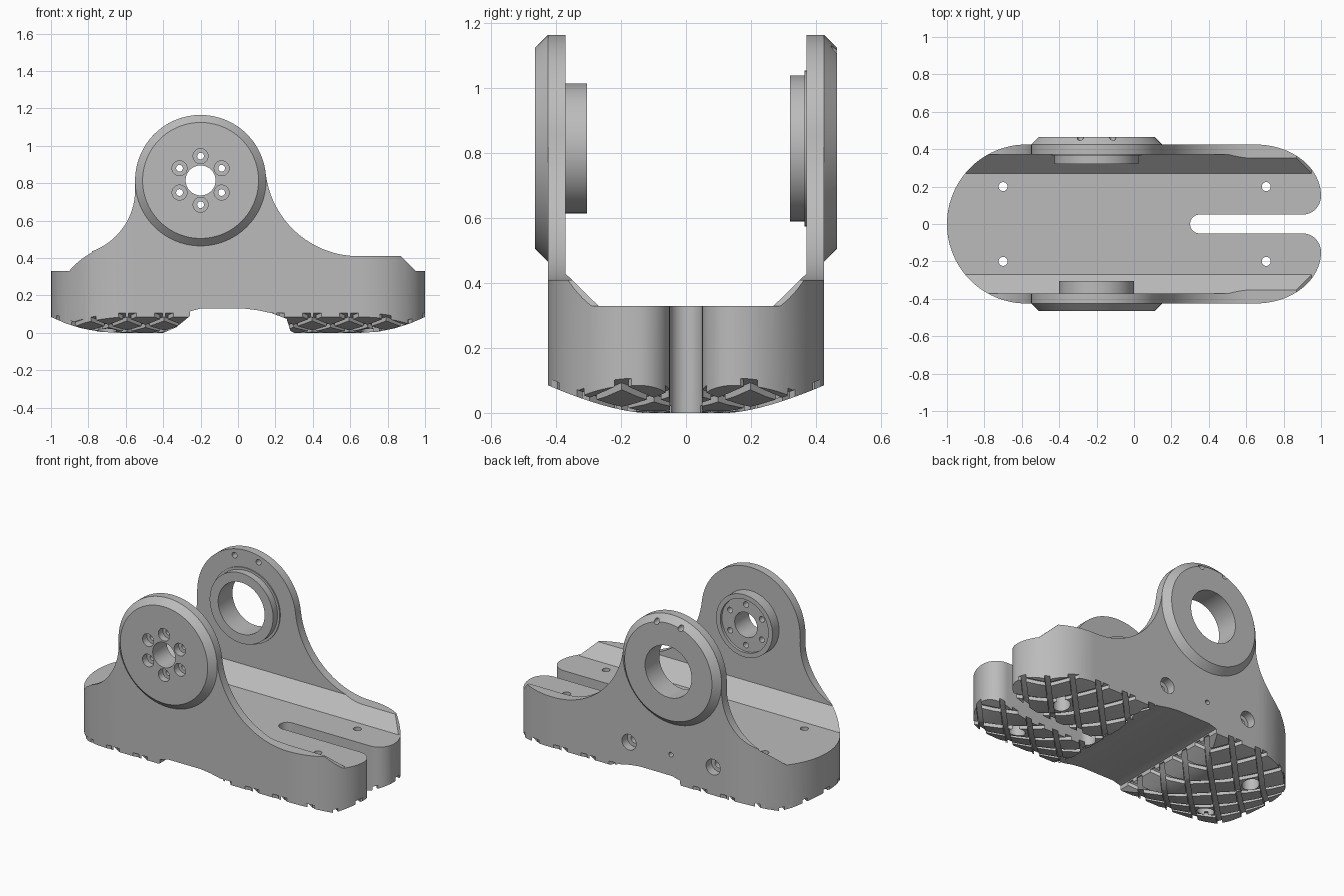
import bpy, bmesh
from math import sin, cos, pi, radians, sqrt

if "Cube" in bpy.data.objects:
    bpy.data.objects.remove(bpy.data.objects["Cube"])

grey = bpy.data.materials.new("plain grey")
grey.use_nodes = True
grey.diffuse_color = (0.5, 0.5, 0.5, 1)
grey.node_tree.nodes["Principled BSDF"].inputs["Base Color"].default_value = (0.5, 0.5, 0.5, 1)

AX, AZ = -0.2, 0.815        # pivot axis, running along y
WALL, INNER = 0.425, 0.372  # outer and inner faces of the side plates


def make(name, bm):
    bmesh.ops.recalc_face_normals(bm, faces=bm.faces)
    mesh = bpy.data.meshes.new(name)
    bm.to_mesh(mesh)
    bm.free()
    ob = bpy.data.objects.new(name, mesh)
    bpy.context.collection.objects.link(ob)
    mesh.materials.append(grey)
    return ob


def arc(cx, cy, rx, a0, a1, n=24, ry=None):
    ry = ry or rx
    angles = [radians(a0 + (a1 - a0) * i / n) for i in range(n + 1)]
    return [(cx + rx * cos(a), cy + ry * sin(a)) for a in angles]


def prism(name, pts, axis, lo, hi):
    """Extrude a closed outline along one axis."""
    place = {"x": lambda p, t: (t, *p), "y": lambda p, t: (p[0], t, p[1]),
             "z": lambda p, t: (*p, t)}[axis]
    bm = bmesh.new()
    a, b = ([bm.verts.new(place(p, t)) for p in pts] for t in (lo, hi))
    bm.faces.new(a)
    bm.faces.new(b)
    for i in range(len(pts)):
        bm.faces.new((a[i - 1], a[i], b[i], b[i - 1]))
    return make(name, bm)


def rod(cx, cy, r, axis, lo, hi, n=32):
    return prism("cutter", arc(cx, cy, r, 0, 360 - 360 / n, n - 1), axis, lo, hi)


def lathe(name, profile, n=96):
    """Revolve a closed (radius, y) profile around the pivot axis."""
    bm = bmesh.new()
    rings = [[bm.verts.new((AX + r * cos(2 * pi * i / n), y, AZ + r * sin(2 * pi * i / n)))
              for r, y in profile] for i in range(n)]
    for i in range(n):
        for j in range(len(profile)):
            bm.faces.new((rings[i - 1][j - 1], rings[i - 1][j], rings[i][j], rings[i][j - 1]))
    return make(name, bm)


def boolean(ob, others, op="DIFFERENCE"):
    """Apply cutters to an object and remove them."""
    for other in others:
        mod = ob.modifiers.new("cut", "BOOLEAN")
        mod.operation, mod.solver, mod.object = op, "EXACT", other
        other.hide_render = True
        dg = bpy.context.evaluated_depsgraph_get()
        mesh = bpy.data.meshes.new_from_object(ob.evaluated_get(dg))
        ob.modifiers.clear()
        ob.data = mesh
        bpy.data.objects.remove(other)


# Sole curve along the length, with the arch in the middle
sole = [(-1.05, 0.11), (-1, 0.085), (-0.92, 0.05), (-0.84, 0.025), (-0.74, 0.006), (-0.64, 0),
        (-0.4, 0), (-0.33, 0.03), (-0.257, 0.09), (-0.256, 0.115), (-0.2, 0.13), (0.03, 0.13),
        (0.1, 0.122), (0.18, 0.105), (0.26, 0.075), (0.28, 0.01), (0.3, 0), (0.65, 0),
        (0.75, 0.006), (0.84, 0.025), (0.92, 0.05), (1, 0.085), (1.05, 0.11)]


def cross_curve():
    """Sole curve across the width."""
    ys = [-0.6 + 1.2 * i / 60 for i in range(61)]
    return [(y, 0.085 * (max(abs(y) - 0.13, 0) / 0.295) ** 1.5) for y in ys]


# Bracket: plan outline, side profile and channel section intersected
half = (arc(-0.575, 0, WALL, 180, 90) + arc(0.65, 0.15, 0.35, 90, 0, ry=WALL - 0.15)
        + arc(0.9, 0.15, 0.1, 0, -90, 12)[1:] + arc(0.35, 0, 0.05, 90, 180, 12))
plan = half + [(x, -y) for x, y in reversed(half[1:-1])]
bracket = prism("foot_bracket", plan, "z", -0.1, 1.3)

side = ([(-1.05, 0.33), (-0.92, 0.33)] + arc(-0.9, 0.765, 0.35, -80, 4.1)
        + arc(AX, AZ, 0.35, 184.1, 6.4, 64)[1:] + arc(0.645, 0.91, 0.5, 186.4, 270)[1:]
        + [(0.87, 0.41), (0.95, 0.33), (1.05, 0.33)] + sole[::-1])
channel = [(-INNER, 1.4), (-INNER, 0.43), (-0.27, 0.33), (0.27, 0.33), (INNER, 0.43),
           (INNER, 1.4), (0.6, 1.4)]
section = [(-0.6, 1.4)] + channel + cross_curve()[::-1]
boolean(bracket, [prism("side", side, "y", -0.6, 0.6),
                  prism("section", section, "x", -1.2, 1.2)], "INTERSECT")

# Tread: diagonal grooves of even depth that follow the sole
DEPTH = 0.022
for angle in (45, -45):
    c, s = cos(radians(angle)), sin(radians(angle))
    bm = bmesh.new()
    for k in range(-9, 10):
        d = k * 0.14
        ends = [(-1.4, -0.015), (1.4, -0.015), (1.4, 0.015), (-1.4, 0.015)]
        low, high = ([bm.verts.new((u * c - (v + d) * s, u * s + (v + d) * c, z))
                      for u, v in ends] for z in (-0.1, 0.107))
        bm.faces.new(low)
        bm.faces.new(high)
        for i in range(4):
            bm.faces.new((low[i - 1], low[i], high[i], high[i - 1]))
    bars = make("tread_cutter", bm)
    core = prism("core", [(-1.5, 1), (-1.5, 0.3)] + [(x, z + DEPTH) for x, z in sole]
                 + [(1.5, 0.3), (1.5, 1)], "y", -2, 2)
    wide = [(-2, 1.1), (-2, 0.4)] + [(y, z + DEPTH) for y, z in cross_curve()] + [(2, 0.4), (2, 1.1)]
    boolean(core, [prism("wide", wide, "x", -2, 2)], "INTERSECT")
    boolean(bars, [core])
    boolean(bracket, [bars])

# Floor screw holes, countersunk from below
cutters = []
for x in (-0.7, 0.707):
    for y in (-0.2, 0.2):
        cutters += [rod(x, y, 0.024, "z", -0.1, 0.5), rod(x, y, 0.05, "z", -0.1, 0.12)]

# Blind holes in the back wall
for x in (-0.49, 0.107):
    cutters += [rod(x, 0.265, 0.05, "y", 0.37, 0.6), rod(x, 0.265, 0.025, "y", 0.25, 0.5)]
cutters.append(rod(-0.19, 0.265, 0.015, "y", 0.35, 0.6))

# Seats for the two bearings
cutters += [rod(AX, AZ, 0.19, "y", -0.6, -0.2, 64), rod(AX, AZ, 0.23, "y", 0.2, 0.6, 64)]


def pin_holes():
    return [rod(AX + dx, AZ + 0.298, 0.018, "y", 0.3, 0.6) for dx in (-0.085, 0.085)]


boolean(bracket, cutters + pin_holes())

# Front hub: bevelled disc, inner boss and ring of bolts
hub = lathe("front_hub", [(0.08, -0.465), (0.31, -0.465), (0.35, -WALL), (0.2, -0.42),
                          (0.2, -0.305), (0.17, -0.305), (0.17, -0.322), (0.08, -0.322)])
bolts = []
for i in range(6):
    a = radians(30 + 60 * i)
    x, z = AX + 0.13 * cos(a), AZ + 0.13 * sin(a)
    bolts += [rod(x, z, 0.018, "y", -0.6, -0.2), rod(x, z, 0.04, "y", -0.6, -0.42)]
boolean(hub, bolts)

# Back ring: bevelled disc, stepped inner collar and open bore
ring = lathe("back_ring", [(0.165, 0.465), (0.31, 0.465), (0.35, WALL), (0.24, 0.42),
                           (0.24, 0.365), (0.225, 0.365), (0.225, 0.32), (0.165, 0.32)])
boolean(ring, pin_holes())

# Smooth the curves, keep the machined edges sharp
for ob in (bracket, hub, ring):
    bpy.ops.object.select_all(action="DESELECT")
    ob.select_set(True)
    bpy.context.view_layer.objects.active = ob
    bpy.ops.object.shade_smooth_by_angle(angle=radians(25))
